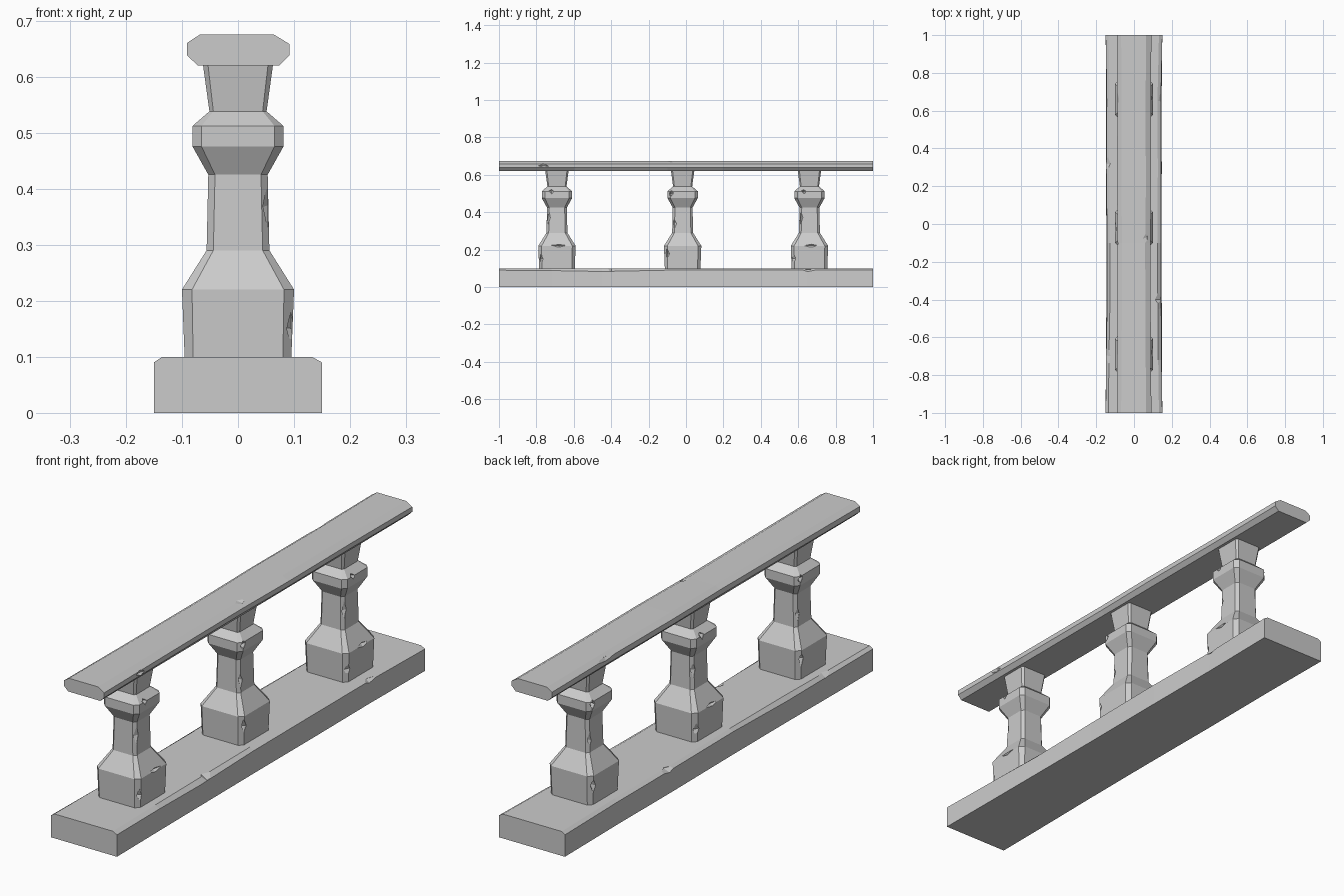
import bpy, bmesh, random
from mathutils import Vector

if "Cube" in bpy.data.objects:
    bpy.data.objects.remove(bpy.data.objects["Cube"])

random.seed(4)


def loft(name, rings):
    """Skin a list of equal-length closed rings and cap both ends."""
    bm = bmesh.new()
    vs = [[bm.verts.new(p) for p in r] for r in rings]
    n = len(vs[0])
    for a, b in zip(vs, vs[1:]):
        for i in range(n):
            j = (i + 1) % n
            bm.faces.new((a[i], a[j], b[j], b[i]))
    bm.faces.new(vs[0][::-1])
    bm.faces.new(vs[-1])
    bmesh.ops.recalc_face_normals(bm, faces=bm.faces)
    me = bpy.data.meshes.new(name)
    bm.to_mesh(me)
    bm.free()
    ob = bpy.data.objects.new(name, me)
    bpy.context.collection.objects.link(ob)
    return ob


def chip(ob, spots):
    """Knock out stone chips: each spot is (centre, half-extents) of a diamond cutter."""
    bm = bmesh.new()
    for c, s in spots:
        pts = []
        for k in range(3):
            for sign in (-1, 1):
                d = Vector([random.uniform(-0.2, 0.2) * s[i] for i in range(3)])
                d[k] = sign * s[k]
                pts.append(bm.verts.new(Vector(c) + d))
        bmesh.ops.convex_hull(bm, input=pts)
    bmesh.ops.recalc_face_normals(bm, faces=bm.faces)
    me = bpy.data.meshes.new("chip_cutter")
    bm.to_mesh(me)
    bm.free()
    cutter = bpy.data.objects.new("chip_cutter", me)
    bpy.context.collection.objects.link(cutter)
    mod = ob.modifiers.new("chips", 'BOOLEAN')
    mod.operation, mod.solver, mod.object = 'DIFFERENCE', 'EXACT', cutter
    bpy.context.view_layer.objects.active = ob
    bpy.ops.object.modifier_apply(modifier=mod.name)
    bpy.data.objects.remove(cutter)


# Plinth: long slab with worn top edges (y, left inset, right inset, edge drop)
stations = [(-1, 0, 0, .010), (-.72, .002, .004, .012), (-.45, .007, .006, .017),
            (-.1, .008, .008, .010), (.3, .003, .006, .008),
            (.65, .006, .008, .010), (1, 0, 0, .010)]
rings = []
for y, l, r, d in stations:
    rings.append([(-.15 + l * .5, y, 0), (.15 - r * .5, y, 0), (.15 - r, y, .1 - d),
                  (.132 - r, y, .1), (-.135 + l, y, .1), (-.15 + l, y, .1 - d)])
plinth = loft("plinth", rings)
chip(plinth, [((.145, -.39, .1), (.035, .06, .018)),
              ((.15, .66, .095), (.025, .07, .018)),
              ((-.148, -.7, .1), (.025, .09, .016)),
              ((-.15, .32, .1), (.028, .06, .02))])

# Handrail: chamfered bar with slightly worn top (y, wear)
rings = []
for y, w in [(-1, 0), (-.6, .003), (-.1, .005), (.2, .001), (.6, .003), (1, 0)]:
    rings.append([(-.072, y, .62), (.074, y, .62), (.092 - w, y, .638), (.092 - w, y, .658),
                  (.064 - w, y, .675 - w * .5), (-.068 + w, y, .675 - w * .5),
                  (-.091 + w, y, .66), (-.091 + w, y, .638)])
handrail = loft("handrail", rings)
chip(handrail, [((.07, -.08, .677), (.03, .06, .012)),
                ((.092, -.76, .648), (.012, .03, .015)),
                ((-.088, .1, .67), (.014, .1, .012)),
                ((-.09, .65, .665), (.014, .1, .012))])

# Balusters: square turned posts with chamfered corners (z, half width, flat half width)
profile = [(.095, .095, .080), (.22, .100, .082), (.29, .056, .044), (.425, .053, .041),
           (.475, .081, .065), (.512, .081, .065), (.538, .051, .044), (.625, .063, .054)]
for k, yc in enumerate((-.69, -.018, .66)):
    rings = []
    for z, h, f in profile:
        ring = [(f, -h), (h, -f), (h, f), (f, h), (-f, h), (-h, f), (-h, -f), (-f, -h)]
        rings.append([(x, yc + y, z) for x, y in ring])
    post = loft(f"baluster_{k + 1}", rings)
    s = -1 if k == 1 else 1
    chip(post, [((s * .052, yc - s * .046, .37), (.012, .012, .04)),
                ((s * .097, yc - s * .088, .15), (.016, .016, .03)),
                ((-s * .054, yc + s * .044, .34), (.010, .012, .03)),
                ((s * .1, yc + s * .01, .222), (.012, .04, .010)),
                ((-s * .097, yc + s * .08, .18), (.014, .014, .03)),
                ((s * .080, yc - s * .03, .515), (.016, .014, .02)),
                ((-s * .078, yc + s * .06, .50), (.014, .014, .02))])
